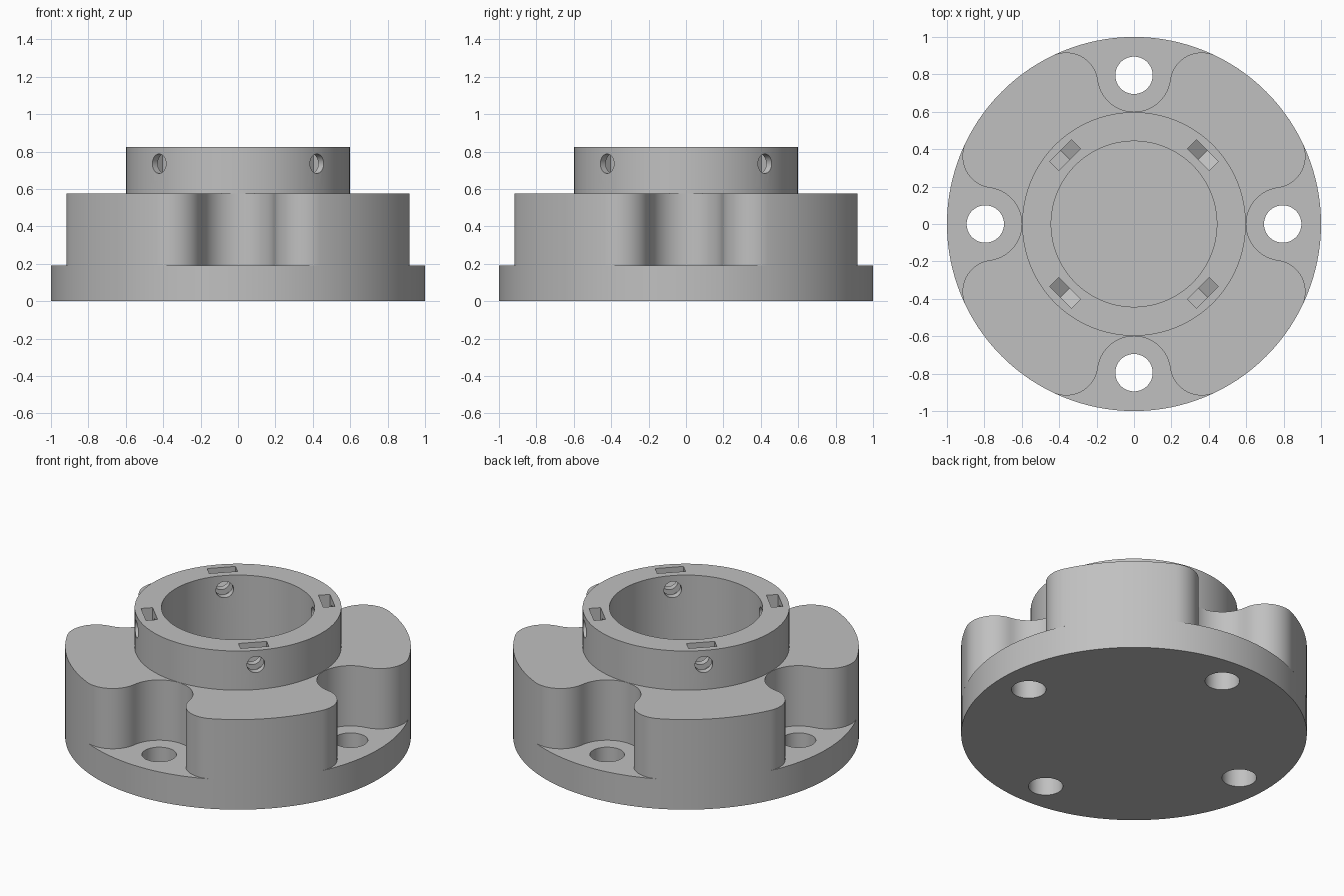
import bpy, bmesh, math
from math import sin, cos, pi, radians

cube = bpy.data.objects.get("Cube")
if cube:
    bpy.data.objects.remove(cube, do_unlink=True)

# Main dimensions
FLANGE_TOP, BODY_TOP, COLLAR_TOP = 0.19, 0.575, 0.825
OUTER_R, COLLAR_R, BORE_R = 1.0, 0.598, 0.443
BOLT_DIST, BOLT_R = 0.795, 0.10
POCKET_R, FILLET_R = 0.195, 0.17
SCREW_Z, SCREW_R = 0.735, 0.052

grey = bpy.data.materials.new("plain grey")
grey.use_nodes = True
grey.diffuse_color = (0.53, 0.53, 0.53, 1)
grey.node_tree.nodes["Principled BSDF"].inputs["Base Color"].default_value = (0.53, 0.53, 0.53, 1)


def arc(cx, cy, r, a0, a1, n):
    """Points along an arc, end point left out."""
    return [(cx + r * cos(a0 + (a1 - a0) * i / n), cy + r * sin(a0 + (a1 - a0) * i / n))
            for i in range(n)]


def circle(r, n=96, cx=0, cy=0):
    return arc(cx, cy, r, 0, 2 * pi, n)


def slab(name, loops, z0, z1):
    """Solid plate from an outer loop and optional hole loops."""
    bm = bmesh.new()
    cap_edges = ([], [])
    for pts in loops:
        rings = []
        for z, edges in zip((z0, z1), cap_edges):
            ring = [bm.verts.new((x, y, z)) for x, y in pts]
            edges += [bm.edges.new((ring[i - 1], ring[i])) for i in range(len(ring))]
            rings.append(ring)
        low, high = rings
        for i in range(len(pts)):
            bm.faces.new((low[i - 1], low[i], high[i], high[i - 1]))
    for edges in cap_edges:
        bmesh.ops.triangle_fill(bm, edges=edges, use_beauty=True)
    bmesh.ops.recalc_face_normals(bm, faces=bm.faces)
    mesh = bpy.data.meshes.new(name)
    bm.to_mesh(mesh)
    bm.free()
    mesh.materials.append(grey)
    obj = bpy.data.objects.new(name, mesh)
    bpy.context.collection.objects.link(obj)
    return obj


def activate(obj):
    bpy.ops.object.select_all(action='DESELECT')
    obj.select_set(True)
    bpy.context.view_layer.objects.active = obj


def cut(obj, cutter):
    cutter.hide_render = True
    mod = obj.modifiers.new("cut", 'BOOLEAN')
    mod.operation, mod.solver, mod.object = 'DIFFERENCE', 'EXACT', cutter
    activate(obj)
    bpy.ops.object.modifier_apply(modifier=mod.name)
    bpy.data.objects.remove(cutter, do_unlink=True)


# Round flange with four bolt holes
bolt_holes = [circle(BOLT_R, 40, BOLT_DIST * cos(k * pi / 2), BOLT_DIST * sin(k * pi / 2))
              for k in range(4)]
flange = slab("base_flange", [circle(OUTER_R, 128)] + bolt_holes, 0, FLANGE_TOP)

# Outline of the lobed body: pockets blended into the rim by tangent fillets
c_dist, p_dist = OUTER_R - FILLET_R, POCKET_R + FILLET_R
fy = (c_dist ** 2 + BOLT_DIST ** 2 - p_dist ** 2) / (2 * BOLT_DIST)
fx = math.sqrt(c_dist ** 2 - fy ** 2)
rim = math.atan2(fy, fx)
tilt = math.atan2(BOLT_DIST - fy, fx)
quarter = (arc(fx, fy, FILLET_R, rim, pi - tilt, 18)
           + arc(0, BOLT_DIST, POCKET_R, -tilt, tilt - pi, 28)
           + arc(-fx, fy, FILLET_R, tilt, pi - rim, 18)
           + arc(0, 0, OUTER_R, pi - rim, pi / 2 + rim, 16))
outline = [(x * cos(a) - y * sin(a), x * sin(a) + y * cos(a))
           for a in (0, pi / 2, pi, 3 * pi / 2) for x, y in quarter]
body = slab("lobed_body", [outline, circle(BORE_R)], FLANGE_TOP, BODY_TOP)

# Collar ring around the bore
collar = slab("collar", [circle(COLLAR_R), circle(BORE_R)], BODY_TOP, COLLAR_TOP)

# Radial screw holes and pointed nut slots in the collar
nut = [(-0.083, 0.2), (-0.083, -0.048), (0, -0.096), (0.083, -0.048), (0.083, 0.2)]
for k in range(4):
    for shape, r0, r1 in ((nut, 0.487, 0.555), (circle(SCREW_R, 32), 0.36, 0.68)):
        cutter = slab("cutter", [shape], r0, r1)
        cutter.location.z = SCREW_Z
        cutter.rotation_euler = (pi / 2, 0, radians(135 + 90 * k))
        cut(collar, cutter)

for obj in (flange, body, collar):
    activate(obj)
    bpy.ops.object.shade_smooth_by_angle(angle=radians(30))
